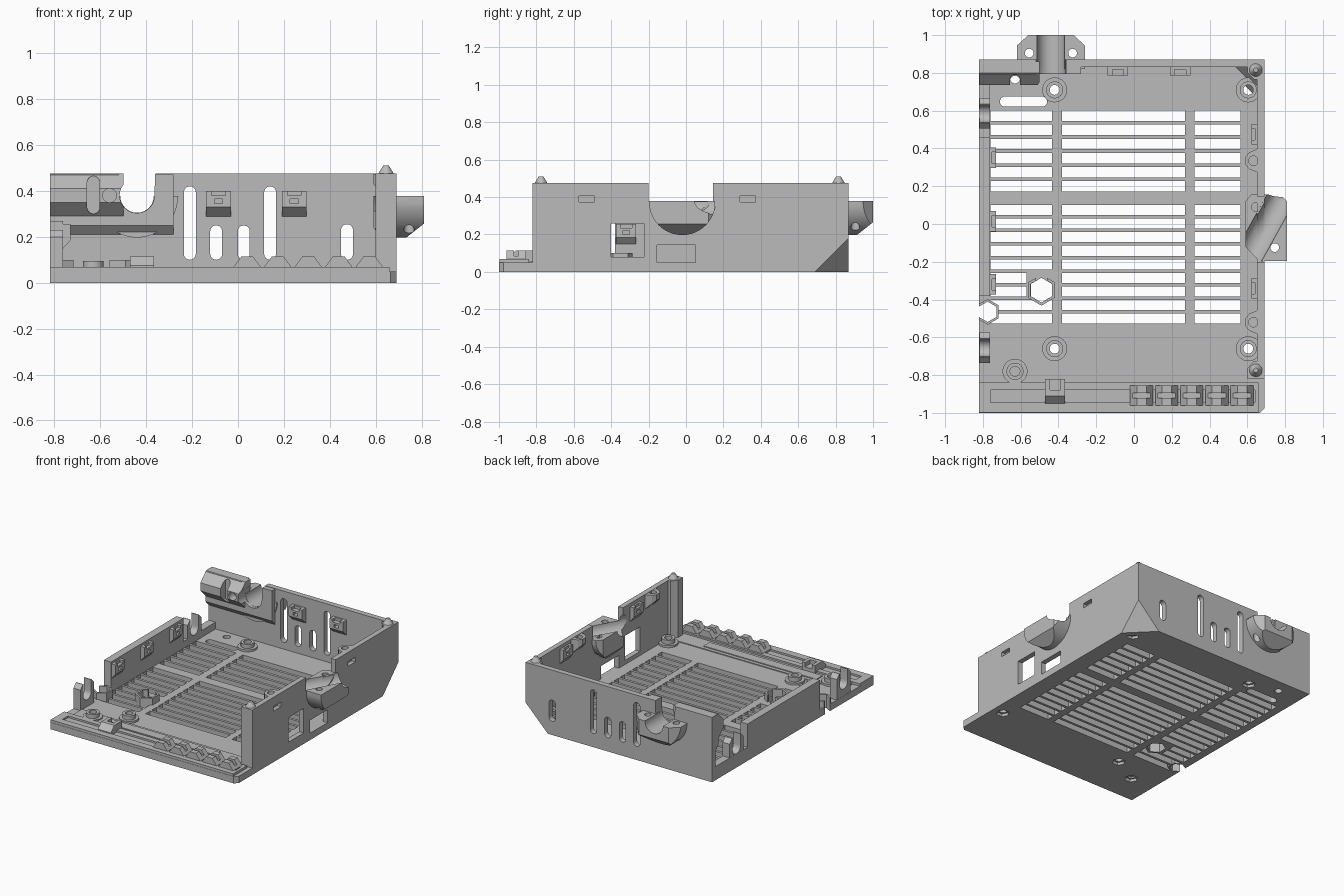
import bpy, bmesh
from math import sin, cos, pi, radians
from mathutils import Matrix, Vector

if "Cube" in bpy.data.objects:
    bpy.data.objects.remove(bpy.data.objects["Cube"])

grey = bpy.data.materials.new("plain grey")
grey.use_nodes = True
grey.diffuse_color = (0.5, 0.5, 0.5, 1)
grey.node_tree.nodes["Principled BSDF"].inputs["Base Color"].default_value = (0.5, 0.5, 0.5, 1)

I = Matrix.Identity(4)
TOP = 0.475


def rect(a0, a1, b0, b1):
    return [(a0, b0), (a1, b0), (a1, b1), (a0, b1)]


def arc(a, b, r, start=0, end=360, n=32):
    full = end - start == 360
    steps = n if full else n + 1
    ang = [radians(start + (end - start) * i / n) for i in range(steps)]
    return [(a + r * cos(t), b + r * sin(t)) for t in ang]


def slot(a, b0, b1, r, swap=False):
    pts = arc(a, b1 - r, r, 0, 180, 12) + arc(a, b0 + r, r, 180, 360, 12)
    return [(q, p) for p, q in pts] if swap else pts


def prism(axis, pts, lo, hi, mat=I):
    return axis, pts, lo, hi, mat


def box(x0, x1, y0, y1, z0, z1, mat=I):
    return prism("z", rect(x0, x1, y0, y1), z0, z1, mat)


def mesh_object(name, shapes):
    bm = bmesh.new()
    for axis, pts, lo, hi, mat in shapes:
        place = {"x": lambda a, b, c: (c, a, b), "y": lambda a, b, c: (a, c, b),
                 "z": lambda a, b, c: (a, b, c)}[axis]
        rings = [[bm.verts.new(mat @ Vector(place(a, b, c))) for a, b in pts] for c in (lo, hi)]
        for ring in rings:
            bm.faces.new(ring)
        n = len(pts)
        for i in range(n):
            j = (i + 1) % n
            bm.faces.new((rings[0][i], rings[0][j], rings[1][j], rings[1][i]))
    bmesh.ops.recalc_face_normals(bm, faces=bm.faces[:])
    me = bpy.data.meshes.new(name)
    bm.to_mesh(me)
    bm.free()
    ob = bpy.data.objects.new(name, me)
    bpy.context.collection.objects.link(ob)
    return ob


def part(name, shapes, cuts=()):
    ob = mesh_object(name, shapes)
    ob.data.materials.append(grey)
    bpy.ops.object.select_all(action="DESELECT")
    ob.select_set(True)
    bpy.context.view_layer.objects.active = ob
    if cuts:
        cutter = mesh_object(name + "_cutter", cuts)
        mod = ob.modifiers.new("cut", "BOOLEAN")
        mod.operation, mod.solver, mod.use_self, mod.object = "DIFFERENCE", "EXACT", True, cutter
        bpy.ops.object.modifier_apply(modifier=mod.name)
        bpy.data.objects.remove(cutter)
    bpy.ops.object.shade_smooth_by_angle(angle=radians(25))
    return ob


def at(x, y, z=0, turn=0):
    return Matrix.Translation((x, y, z)) @ Matrix.Rotation(radians(turn), 4, "Z")


# Sloping corner: boxes lying beyond a plane at the back left corner
tilt = Vector((1, 1, -1)).to_track_quat("Z", "Y").to_matrix().to_4x4()
corner = Matrix.Translation((0.63, 0.81, 0.06)) @ tilt
corner_cut = box(-0.5, 0.5, -0.5, 0.5, 0, 0.4, corner)
part("corner_slope", [box(0.45, 0.69, 0.63, 0.87, 0, 0.24)],
     [corner_cut, box(-0.6, 0.6, -0.6, 0.6, -0.6, -0.035, corner)])

# Floor with ventilation gaps, screw holes and nut notches
bosses = [(-0.42, 0.71), (0.605, 0.71), (-0.42, -0.66), (0.605, -0.66), (-0.63, -0.78)]
F = 0.05
columns = [(-0.76, -0.435), (-0.38, 0.27), (0.32, 0.565)]
rows = [(0.6 - 0.0745 * i, 0.545 - 0.0745 * i) for i in range(6)]
rows += [(0.1 - 0.0717 * i, 0.047 - 0.0717 * i) for i in range(9)]
cuts = [corner_cut]
for x0, x1 in columns:
    for y1, y0 in rows:
        if x0 < -0.7 and -0.45 < y0 < -0.25:
            x1 = -0.57
        elif x0 < -0.7:
            x1 = -0.435
        cuts.append(box(x0, x1, y0, y1, -0.1, 0.2))
for x, y in bosses:
    cuts.append(prism("z", arc(x, y, 0.026), -0.1, 0.2))
    cuts.append(prism("z", arc(x, y, 0.045, n=6), -0.1, 0.02))
cuts.append(prism("z", slot(0.648, -0.71, -0.46, 0.027, True), -0.1, 0.2))
cuts.append(prism("z", arc(-0.63, 0.77, 0.026), -0.1, 0.2))
cuts.append(prism("z", arc(-0.775, -0.465, 0.055, 30, 390, 6), -0.1, 0.2))
cuts.append(prism("z", arc(-0.49, -0.35, 0.065, 30, 390, 6), -0.1, 0.2))
outline = [(-0.82, -1), (0.665, -1), (0.69, -0.975), (0.69, 0.87), (-0.82, 0.87)]
part("floor", [prism("z", outline, 0, F)], cuts)

# Screw bosses and open nut holder
for x, y in bosses:
    hole = [prism("z", arc(x, y, 0.026), 0, 0.2)]
    part("screw_boss", [prism("z", arc(x, y, 0.066), 0.03, 0.065),
                        prism("z", arc(x, y, 0.045), 0.03, 0.095)], hole)
part("nut_holder", [prism("z", arc(-0.49, -0.35, 0.082, 30, 390, 6), 0, 0.1)],
     [prism("z", arc(-0.49, -0.35, 0.066, 30, 390, 6), -0.1, 0.2),
      box(-0.52, -0.46, -0.3, -0.2, -0.1, 0.2)])
part("edge_nut_holder", [prism("z", arc(-0.775, -0.465, 0.068, 30, 390, 6), 0, 0.1)],
     [prism("z", arc(-0.775, -0.465, 0.054, 30, 390, 6), -0.1, 0.2),
      box(-0.95, -0.82, -0.6, -0.3, -0.1, 0.2)])

# Front rim, rails, cable teeth and front latch
part("front_rim", [box(-0.82, 0.66, -0.998, -0.84, 0.02, 0.068)],
     [box(-0.76, 0.64, -0.945, -0.88, 0.055, 0.1)])
part("front_rail", [box(-0.535, 0.38, -0.815, -0.745, 0.03, 0.062)])
part("front_step", [box(-0.76, 0.65, -0.845, -0.72, 0.03, 0.056)])
teeth = []
for i in range(5):
    c = 0.04 + 0.133 * i
    teeth.append(prism("y", [(c - 0.06, 0.05), (c + 0.06, 0.05), (c + 0.06, 0.068),
                             (c + 0.025, 0.115), (c - 0.025, 0.115), (c - 0.06, 0.068)],
                       -0.96, -0.855))
part("cable_teeth", teeth, [box(-0.1, 0.7, -0.92, -0.895, 0.085, 0.2)])
part("front_latch", [prism("x", [(-0.95, 0.05), (-0.82, 0.05), (-0.82, 0.115), (-0.91, 0.115),
                                 (-0.95, 0.075)], -0.47, -0.365)],
     [box(-0.445, -0.39, -0.88, -0.8, 0.085, 0.2)])

# Back wall with tall and short slots and a channel opening
slots = [(-0.21, 0.42), (0.14, 0.42), (-0.095, 0.25), (0.025, 0.25), (0.475, 0.255)]
cuts = [prism("y", slot(x, 0.1, z, 0.026), 0.6, 1.1) for x, z in slots]
neck = prism("y", [(-0.365, 0.37), (-0.355, 0.6), (-0.525, 0.6), (-0.515, 0.37)], 0.6, 1.1)
bore = prism("y", arc(-0.44, 0.38, 0.076), 0.6, 1.1)
part("back_wall", [box(-0.82, 0.69, 0.83, 0.87, 0, TOP)], cuts + [corner_cut, neck, bore])
part("back_thickening", [prism("x", [(0.84, 0.2), (0.795, 0.25), (0.795, TOP - 0.003),
                                     (0.84, TOP - 0.003)], -0.82, -0.28)], [neck, bore])
part("cable_guide", [prism("x", [(0.735, 0.35), (0.8, 0.285), (0.86, 0.285), (0.86, TOP),
                                 (0.8, TOP), (0.735, 0.41)], -0.819, -0.5)],
     [prism("y", slot(-0.63, 0.3, 0.465, 0.027), 0.6, 0.83),
      prism("y", arc(-0.56, 0.38, 0.03), 0.6, 0.84), bore])

# Right-hand view wall on the +x side with windows, slots and a dip for the mount
bevel = radians(61)
diag = Matrix.Translation((0.697, -0.02, 0.375)) @ Matrix.Rotation(bevel - pi / 2, 4, "Z")
groove = prism("y", arc(0, 0, 0.07), -0.5, 0.5, diag)
cuts = [corner_cut, groove, box(0.5, 0.8, -0.2, 0.145, 0.375, 0.6),
        box(0.5, 0.8, -0.4, -0.225, 0.08, 0.26),
        prism("x", [(-0.155, 0.045), (-0.05, 0.03), (0.05, 0.045), (0.05, 0.145),
                    (-0.155, 0.145)], 0.5, 0.8)]
for y in (-0.53, 0.33):
    cuts.append(box(0.5, 0.8, y - 0.042, y + 0.042, 0.373, 0.407))
part("left_side_wall", [box(0.652, 0.69, -0.82, 0.87, 0, TOP)], cuts)

# Corner pillars with pointed pegs
for y, s in ((0.815, 1), (-0.775, -1)):
    pillar = [(0.69, y + 0.045 * s), (0.6, y + 0.045 * s), (0.6, y - 0.01 * s),
              (0.635, y - 0.05 * s), (0.69, y - 0.05 * s)]
    part("corner_pillar", [prism("z", pillar, 0.2 if s > 0 else 0, TOP)])
    bpy.ops.mesh.primitive_cone_add(vertices=24, radius1=0.034, radius2=0.012, depth=0.036,
                                    location=(0.645, y, TOP + 0.018))
    bpy.context.object.name = "locating_peg"
    bpy.context.object.data.materials.append(grey)
    bpy.ops.object.shade_smooth_by_angle(angle=radians(25))

# Screw ears near the top of the side wall
for y in (0.335, -0.52):
    ear = [(0.66, y - 0.065), (0.61, y - 0.045), (0.59, y - 0.02), (0.59, y + 0.02),
           (0.61, y + 0.045), (0.66, y + 0.065)]
    part("screw_ear", [prism("z", ear, 0.36, TOP - 0.002)],
         [prism("z", arc(0.632, y, 0.025), 0.3, 0.6),
          prism("y", [(0.66, 0.36), (0.58, 0.44), (0.55, 0.3), (0.66, 0.3)], -1, 1)])


# Half-round cradles with screw holes: local x runs along the wall, y outward
def mount(name, plan, holes, angle, place):
    r = 0.178
    under = [(-0.3, 0.37)] + arc(0, 0.375, r, 180, 360, 24) + [(0.3, 0.37), (0.3, -0.1), (-0.3, -0.1)]
    turn = place @ Matrix.Rotation(radians(angle), 4, "Z")
    cuts = [prism("y", under, -0.4, 0.4, place),
            prism("x", [(-0.01, 0.155), (0.2, 0.32), (0.2, 0), (-0.01, 0)], -0.4, 0.4, place),
            prism("x", [(-0.03, 0.155), (-0.2, 0.36), (-0.2, 0), (-0.03, 0)], -0.4, 0.4, place),
            prism("y", arc(0, 0.378, 0.073), -0.6, 0.6, turn)]
    cuts += [prism("z", arc(x, y, 0.023, n=20), 0.1, 0.6, place) for x, y in holes]
    part(name, [prism("z", plan, 0.14, 0.378, place)], cuts)


mount("back_cradle", [(-0.18, -0.05), (0.18, -0.05), (0.18, 0.075), (0.12, 0.13), (-0.12, 0.13),
                      (-0.18, 0.075)], [(-0.115, 0.035), (0.115, 0.035)], 0, at(-0.44, 0.87))
mount("side_cradle", [(-0.175, -0.07), (-0.14, -0.1), (0.1, -0.1), (0.175, -0.03), (0.175, 0.12),
                      (-0.14, 0.12), (-0.175, 0.085)], [(-0.11, -0.045), (0.105, 0.055)], 61,
      at(0.69, -0.02, 0, -90))


# Latch brackets: local y points away from the wall
def latch(place, depth=0.045):
    part("wall_latch", [prism("x", [(-0.01, 0), (depth, 0.05), (depth, 0.12), (-0.01, 0.12)],
                              -0.054, 0.054, place)],
         [box(-0.03, 0.03, 0.012, 0.1, 0.1, 0.2, place),
          box(-0.018, 0.018, -0.05, 0.1, 0.065, 0.085, place)])


for x in (-0.085, 0.245):
    latch(at(x, 0.83, 0.28, 180))
for y in (0.35, 0.015, -0.32):
    latch(at(-0.765, y, 0.135, -90), 0.035)
for y in (0.475, -0.34):
    latch(at(0.652, y, 0.33, 90), 0.03)

# Low wall on the -x side and its two cable saddles
part("low_side_wall", [box(-0.82, -0.763, -0.38, 0.46, 0, 0.27)])
part("low_side_kerb", [box(-0.82, -0.763, 0.46, 0.83, 0, 0.1)])
for y in (-0.655, 0.585):
    part("cable_saddle", [prism("x", [(y - 0.08, 0), (y + 0.08, 0), (y + 0.08, 0.2),
                                      (y + 0.05, 0.23), (y - 0.05, 0.23), (y - 0.08, 0.2)],
                                -0.819, -0.762)],
         [prism("x", slot(y, 0.1, 0.4, 0.045), -1, -0.5)])
